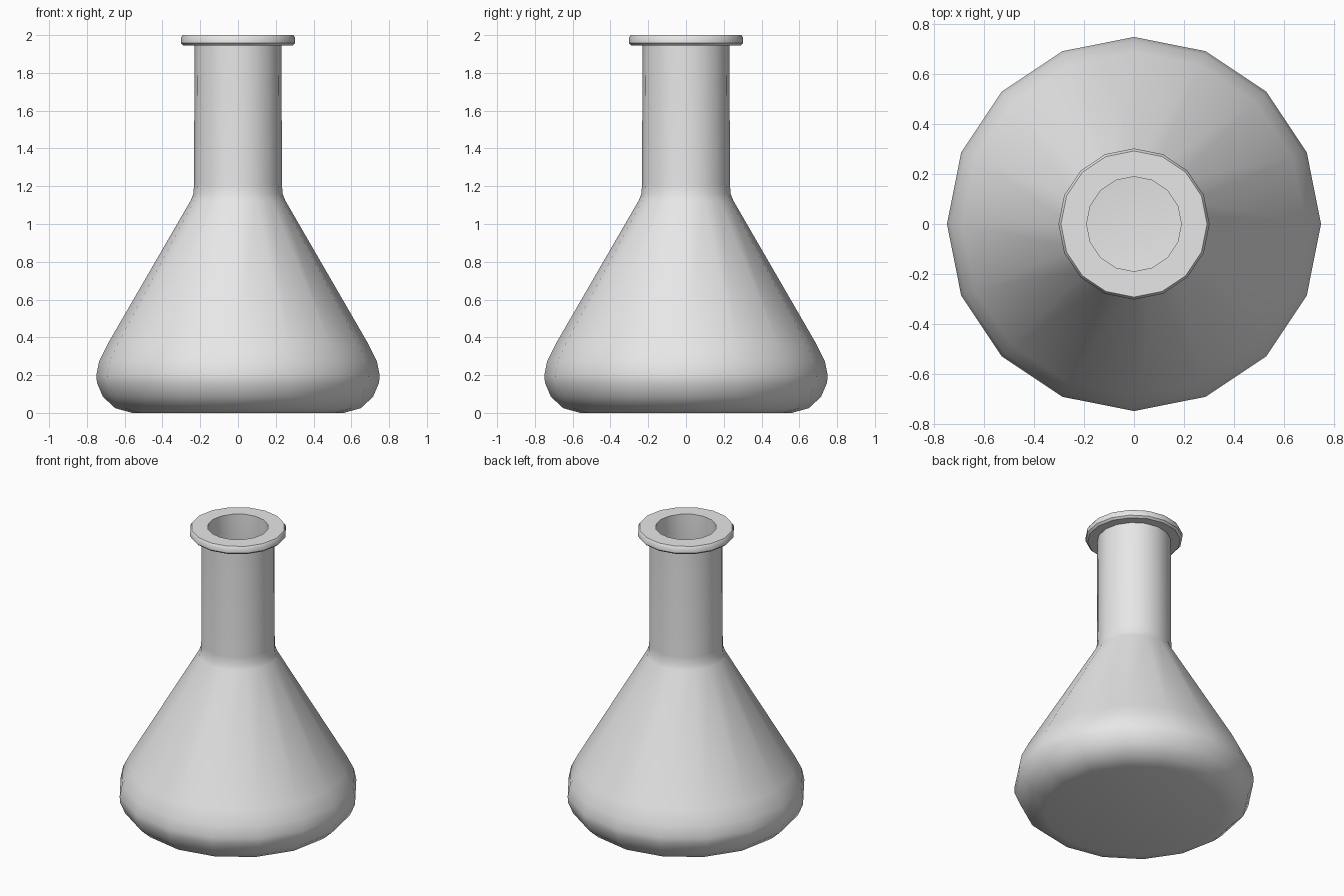
import bpy
import math

SIDES = 16

cube = bpy.data.objects.get("Cube")
if cube:
    bpy.data.objects.remove(cube, do_unlink=True)

glass = bpy.data.materials.new("grey_glass")
glass.use_nodes = True
glass.diffuse_color = (0.8, 0.8, 0.8, 1)
glass.node_tree.nodes["Principled BSDF"].inputs["Base Color"].default_value = (0.8, 0.8, 0.8, 1)


def lathe(name, profile):
    """Spin a (radius, height) profile about z; a zero radius becomes a centre point."""
    verts, faces, rings = [], [], []
    for r, z in profile:
        start = len(verts)
        count = SIDES if r > 0 else 1
        for i in range(count):
            a = math.tau * i / SIDES
            verts.append((r * math.cos(a), r * math.sin(a), z))
        rings.append([start + i % count for i in range(SIDES + 1)])
    for low, high in zip(rings, rings[1:]):
        for i in range(SIDES):
            corners = (low[i], low[i + 1], high[i + 1], high[i])
            faces.append(tuple(dict.fromkeys(corners)))
    mesh = bpy.data.meshes.new(name)
    mesh.from_pydata(verts, [], faces)
    mesh.materials.append(glass)
    obj = bpy.data.objects.new(name, mesh)
    bpy.context.collection.objects.link(obj)
    bpy.ops.object.select_all(action='DESELECT')
    obj.select_set(True)
    bpy.context.view_layer.objects.active = obj
    bpy.ops.object.shade_smooth_by_angle(angle=math.radians(40))
    return obj


# Outer wall from the base centre up, over the lip, then down the hollow inside
base = [(0, 0), (0.56, 0), (0.65, 0.025), (0.715, 0.085), (0.747, 0.16),
        (0.75, 0.2), (0.735, 0.275), (0.69, 0.365)]
shoulder = [(0.25, 1.125), (0.236, 1.16), (0.233, 1.21)]
lip = [(0.23, 1.945), (0.29, 1.945), (0.303, 1.957), (0.303, 1.985),
       (0.293, 2.0), (0.19, 2.0)]
inside = [(0.19, 1.16), (0.65, 0.35), (0.71, 0.2), (0.63, 0.07), (0.56, 0.04), (0, 0.04)]
lathe("flask", base + shoulder + lip + inside)
